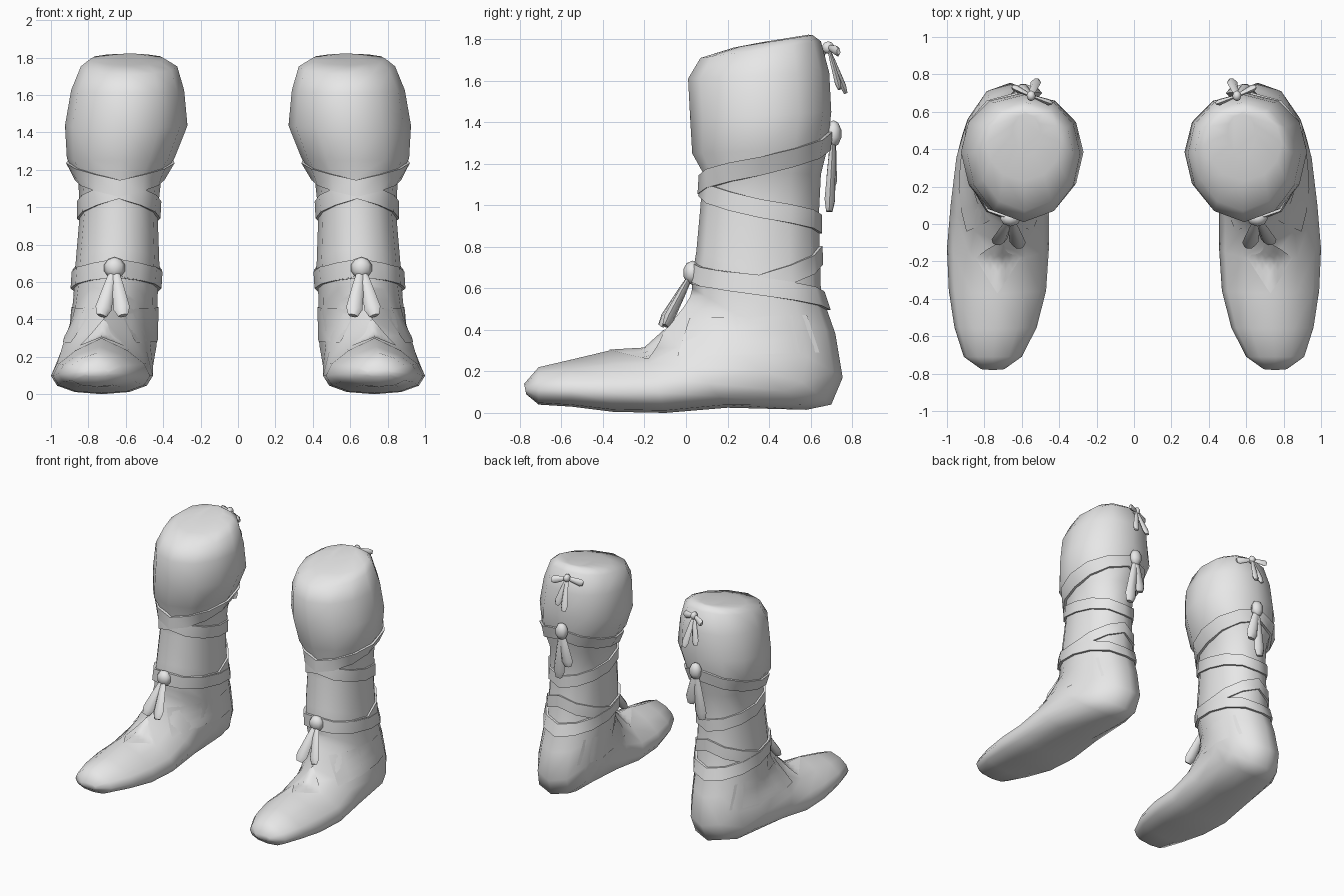
import bpy, bmesh, math
from mathutils import Vector

if "Cube" in bpy.data.objects:
    bpy.data.objects.remove(bpy.data.objects["Cube"])

SIDES = 12
STEP = 2 * math.pi / SIDES
grey = bpy.data.materials.new("grey leather")
grey.diffuse_color = (0.8, 0.8, 0.8, 1)
grey.use_nodes = True
grey.node_tree.nodes["Principled BSDF"].inputs["Base Color"].default_value = grey.diffuse_color

# Boot sections from toe to cuff:
# front y, front z, back y, back z, inner x, outer x, fullness toward the sole
RINGS = [
    (-.78, .14, -.77, .09, .69, .82, .8),
    (-.71, .22, -.71, .04, .60, .91, .7),
    (-.56, .255, -.55, .03, .52, .96, .6),
    (-.37, .30, -.35, .005, .47, .99, .55),
    (-.20, .31, -.10, .0, .455, 1.0, .55),
    (-.10, .40, .20, .025, .455, .98, .55),
    (-.01, .51, .58, .015, .445, .95, .7),
    (.02, .56, .70, .04, .435, .92, .8),
    (.03, .60, .755, .17, .43, .895, .92),
    (.03, .66, .72, .38, .43, .88, 1),
    (.05, .78, .65, .58, .42, .87, 1),
    (.07, 1.00, .64, .95, .43, .845, 1),
    (.08, 1.16, .65, 1.15, .41, .855, 1),
    (.03, 1.25, .68, 1.27, .34, .915, .95),
    (.02, 1.42, .70, 1.45, .27, .925, .9),
    (.01, 1.61, .69, 1.64, .288, .892, .9),
    (.07, 1.71, .65, 1.79, .325, .84, .9),
    (.23, 1.76, .61, 1.82, .39, .79, .9),
    (.36, 1.785, .59, 1.822, .50, .65, .9),
]


def on_section(u, a):
    i = max(0, min(int(u), len(RINGS) - 2))
    f = u - i
    fy, fz, by, bz, x0, x1, p = [m + (n - m) * f for m, n in zip(RINGS[i], RINGS[i + 1])]
    t = ((1 - math.cos(a)) / 2) ** p
    s = math.sin(a)
    x = (x0 + x1) / 2 + (x1 - x0) / 2 * math.copysign(abs(s) ** .9, s)
    return Vector((x, fy + (by - fy) * t, fz + (bz - fz) * t))


def surface(u, a):
    """Point on the faceted boot: u along the sections, a around from the front."""
    k = math.floor(a / STEP + 1e-6)
    return on_section(u, k * STEP).lerp(on_section(u, (k + 1) * STEP), a / STEP - k)


def at_height(z, a):
    lo, hi = 7, len(RINGS) - 1
    for _ in range(24):
        mid = (lo + hi) / 2
        if surface(mid, a).z < z:
            lo = mid
        else:
            hi = mid
    return surface(lo, a)


def at_side(y, z, side):
    """Surface parameters of the point seen at (y, z) from one side."""
    def miss(u, a):
        q = surface(u, a * side)
        return (q.y - y) ** 2 + (q.z - z) ** 2
    u, a, step = 6.5, 1.5, 1.0
    while step > .002:
        best = min(((miss(u + i * step, b), u + i * step, b)
                    for i in (-1, 0, 1) for b in (a - step * .5, a, a + step * .5)
                    if .05 < b < 3.05 and 1 < u + i * step < 12), key=lambda m: m[0])
        if best[0] >= miss(u, a) - 1e-12:
            step *= .6
        else:
            u, a = best[1:]
    return u, a * side


def finish(name, bm, angle=50):
    bmesh.ops.recalc_face_normals(bm, faces=bm.faces)
    me = bpy.data.meshes.new(name)
    bm.to_mesh(me)
    bm.free()
    me.materials.append(grey)
    ob = bpy.data.objects.new(name, me)
    bpy.context.collection.objects.link(ob)
    bpy.ops.object.select_all(action='DESELECT')
    ob.select_set(True)
    bpy.context.view_layer.objects.active = ob
    bpy.ops.object.shade_smooth_by_angle(angle=math.radians(angle))
    ob.modifiers.new("Other foot", 'MIRROR').use_mirror_merge = False
    return ob


def loft(bm, loops, caps=True, wrap=False):
    rows = [[bm.verts.new(p) for p in loop] for loop in loops]
    n = len(rows[0])
    pairs = list(zip(rows, rows[1:])) + ([(rows[-1], rows[0])] if wrap else [])
    for r, q in pairs:
        for k in range(n):
            bm.faces.new((r[k], r[(k + 1) % n], q[(k + 1) % n], q[k]))
    if caps:
        bm.faces.new(rows[0])
        bm.faces.new(rows[-1])


ANGLES = [STEP * k for k in range(SIDES)]

# Boot body
bm = bmesh.new()
loft(bm, [[surface(i, a) for a in ANGLES] for i in range(len(RINGS))])
finish("boot_body", bm, 60)


# Wrapped straps: heights at front, side and back, so pairs cross on the leg
def strap(name, front, side, back, width=.09, out=.018):
    bm = bmesh.new()
    loops = []
    for a in ANGLES:
        k = min(a, 2 * math.pi - a) / (math.pi / 2)
        z = front + (side - front) * k if k < 1 else side + (back - side) * (k - 1)
        low, high = at_height(z - width / 2, a), at_height(z + width / 2, a)
        away = Vector((math.sin(a), -math.cos(a), 0))
        loops.append([low - away * .01, low + away * out, high + away * out, high - away * .01])
    loft(bm, loops, caps=False, wrap=True)
    finish(name, bm, 40)


strap("calf_strap_upper", 1.10, 1.19, 1.31)
strap("calf_strap_lower", 1.09, .985, .91, out=.014)
strap("ankle_strap_lower", .68, .61, .54)
strap("ankle_strap_upper", .67, .62, .76, out=.014)


# Thin sewn panels that follow the boot surface
def panel(name, corners, side=0, n=6):
    c = [Vector(p) for p in corners]
    bm = bmesh.new()
    rows = []
    for i in range(n + 1):
        row = []
        for j in range(n + 1):
            q = c[0].lerp(c[1], i / n).lerp(c[3].lerp(c[2], i / n), j / n)
            u, a = at_side(q.x, q.y, side) if side else q
            p = surface(u, a)
            du = surface(u + .05, a) - surface(u - .05, a)
            da = surface(u, a + .05) - surface(u, a - .05)
            nrm = da.cross(du).normalized()
            if nrm.dot(p - surface(u, a + math.pi)) < 0:
                nrm.negate()
            row.append(bm.verts.new(p + nrm * .005))
        rows.append(row)
    for r, q in zip(rows, rows[1:]):
        for k in range(n):
            bm.faces.new((r[k], r[k + 1], q[k + 1], q[k]))
    finish(name, bm, 60)


panel("instep_tongue", [(3.0, 0), (4.0, -.42), (5.0, 0), (4.0, .42)])
for side, name in ((1, "outer_ankle_panel"), (-1, "inner_ankle_panel")):
    panel(name, [(-.04, .27), (.02, .455), (.58, .47), (.64, .29)], side)


# Bows: a rounded knot with flared ribbon ends
def ribbon(bm, start, end, r):
    start, end = Vector(start), Vector(end)
    d = (end - start).normalized()
    u = d.cross(Vector((0, 1, .2))).normalized()
    v = d.cross(u)
    loops = []
    for t, s in ((0, .4), (.35, .7), (.85, 1), (1, .6)):
        c = start.lerp(end, t)
        loops.append([c + (u * math.cos(g) + v * .6 * math.sin(g)) * r * s
                      for g in (k * math.pi / 3 for k in range(6))])
    loft(bm, loops)


def bow(name, knot, size, ends, r):
    bm = bmesh.new()
    bmesh.ops.create_uvsphere(bm, u_segments=8, v_segments=5, radius=1)
    for vert in bm.verts:
        vert.co = Vector(knot) + Vector([a * b for a, b in zip(vert.co, size)])
    for end in ends:
        ribbon(bm, knot, end, r)
    finish(name, bm)


bow("ankle_bow", (.66, .03, .675), (.058, .045, .058),
    [(.615, -.12, .42), (.73, -.10, .42)], .044)
bow("calf_bow", (.58, .71, 1.345), (.05, .04, .065),
    [(.53, .70, 1.08), (.62, .69, .97)], .048)
bow("cuff_bow", (.55, .685, 1.76), (.025, .03, .03),
    [(.52, .77, 1.54), (.60, .74, 1.56), (.44, .645, 1.73), (.65, .735, 1.74)], .028)
